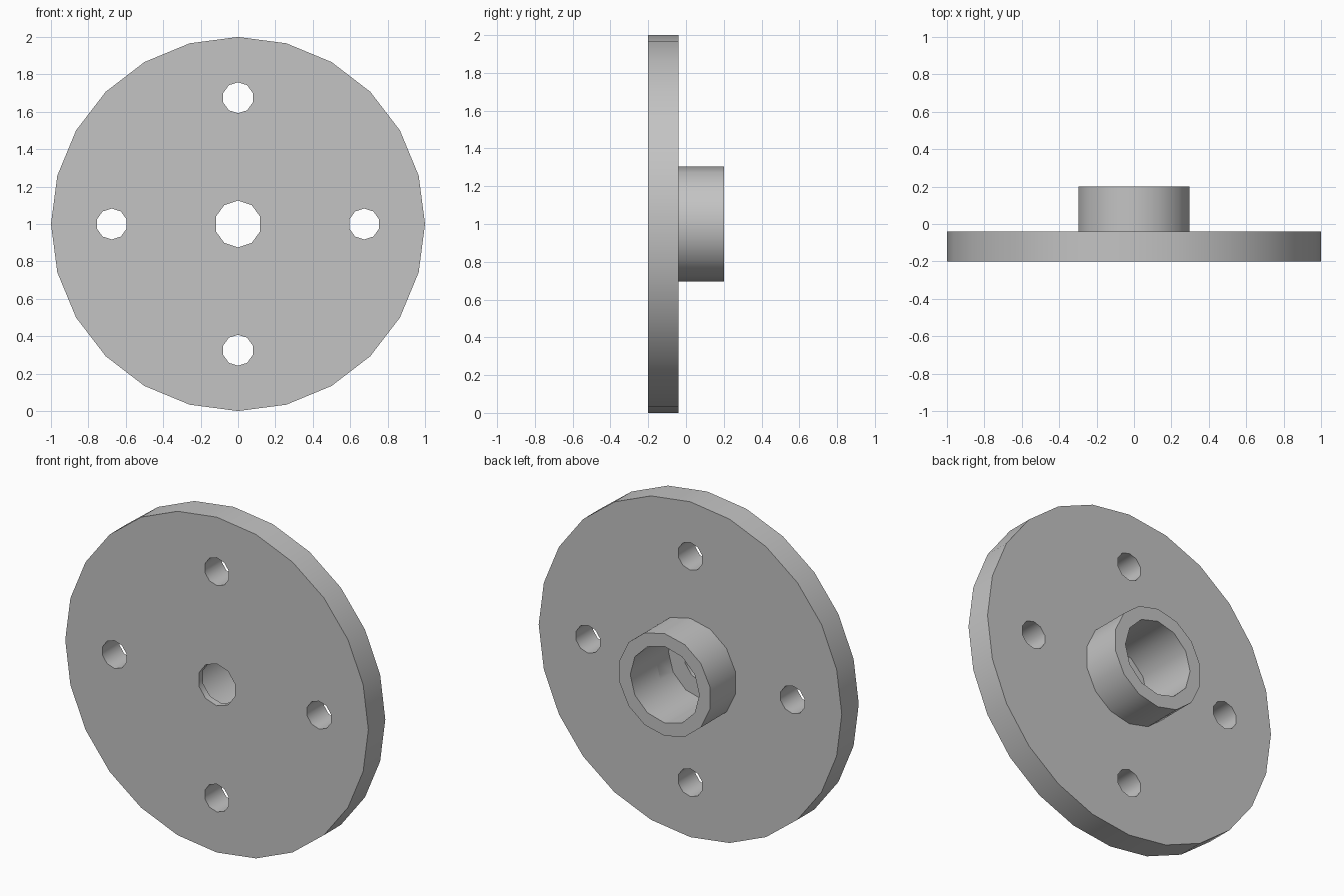
import bpy, math
from mathutils import Matrix

if "Cube" in bpy.data.objects:
    bpy.data.objects.remove(bpy.data.objects["Cube"], do_unlink=True)

# Single grey metal
metal = bpy.data.materials.new("grey_metal")
metal.use_nodes = True
grey = (0.55, 0.55, 0.55, 1)
metal.diffuse_color = grey
metal.node_tree.nodes["Principled BSDF"].inputs["Base Color"].default_value = grey

CENTRE_Z = 1.0
FRONT, STEP, BACK = -0.2, -0.04, 0.2
FLOOR = -0.16


def rod(name, sides, radius, y0, y1, x=0, dz=0):
    """Prism along y with one corner pointing straight up."""
    bpy.ops.mesh.primitive_cylinder_add(vertices=sides, radius=radius, depth=y1 - y0)
    ob = bpy.context.object
    ob.name = name
    ob.data.transform(Matrix.Translation((x, (y0 + y1) / 2, CENTRE_Z + dz))
                      @ Matrix.Rotation(math.radians(90), 4, 'X'))
    ob.data.materials.append(metal)
    return ob


def drill(ob, cutters):
    bpy.ops.object.select_all(action='DESELECT')
    ob.select_set(True)
    bpy.context.view_layer.objects.active = ob
    for cutter in cutters:
        mod = ob.modifiers.new("drill", 'BOOLEAN')
        mod.operation = 'DIFFERENCE'
        mod.solver = 'EXACT'
        mod.object = cutter
        bpy.ops.object.modifier_apply(modifier=mod.name)
    bpy.ops.object.shade_smooth_by_angle(angle=math.radians(40))


# Round plate and the collar on its back
plate = rod("flange_plate", 24, 1.0, FRONT, STEP)
collar = rod("hub_collar", 14, 0.305, STEP, BACK)

# Shaft hole, wide bore and four bolt holes
bore = rod("bore_cutter", 12, 0.228, FLOOR, BACK + 0.1)
shaft = rod("shaft_cutter", 10, 0.125, FRONT - 0.1, BACK)
bolts = [rod("bolt_cutter", 10, 0.083, FRONT - 0.1, BACK, x, dz)
         for x, dz in ((0.675, 0), (-0.675, 0), (0, 0.675), (0, -0.675))]

drill(plate, [bore, shaft] + bolts)
drill(collar, [bore])

for cutter in [bore, shaft] + bolts:
    bpy.data.objects.remove(cutter, do_unlink=True)
